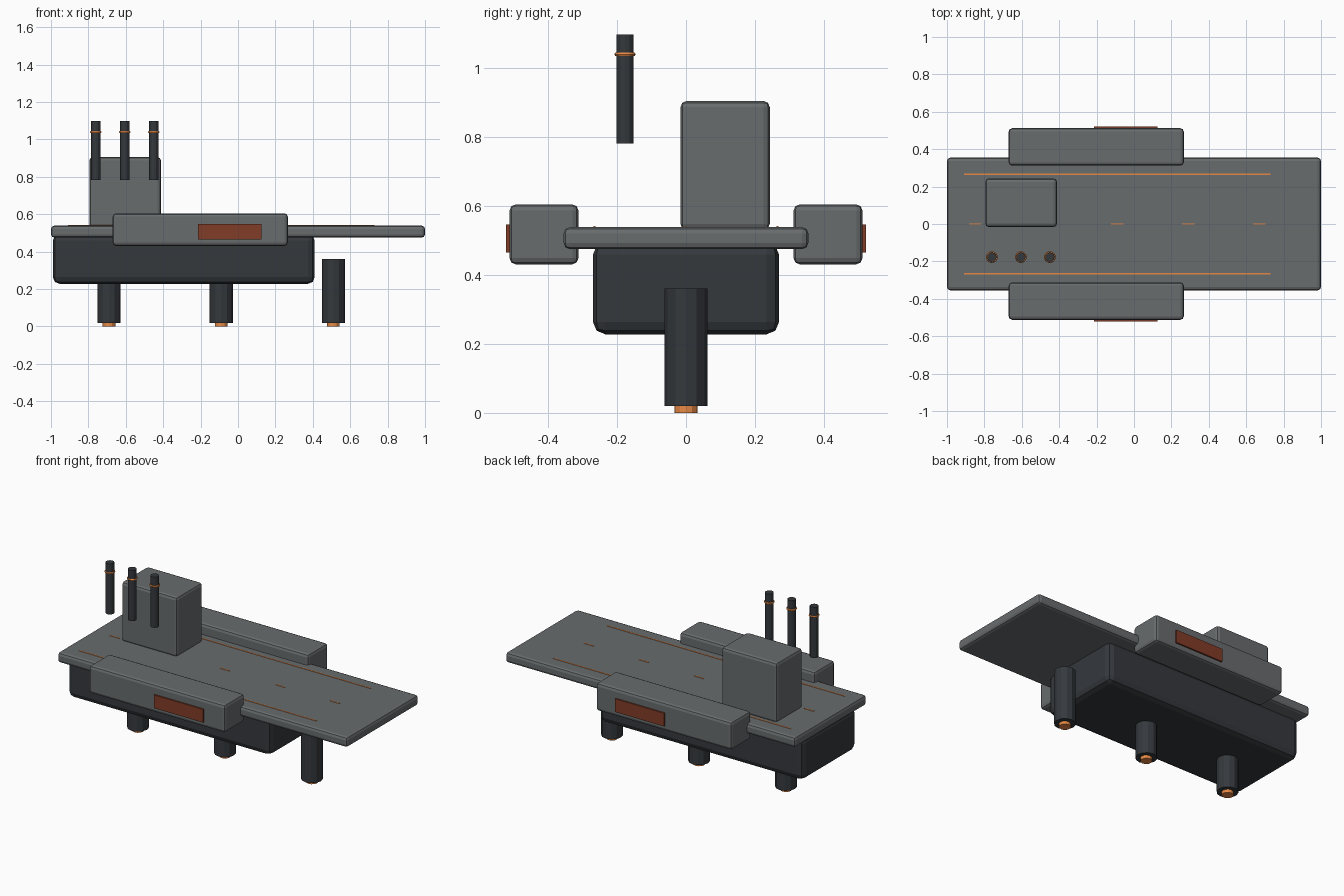
import bpy
from math import pi

if "Cube" in bpy.data.objects:
    bpy.data.objects.remove(bpy.data.objects["Cube"])


def material(name, color):
    m = bpy.data.materials.new(name)
    m.diffuse_color = (*color, 1)
    m.use_nodes = True
    m.node_tree.nodes["Principled BSDF"].inputs["Base Color"].default_value = m.diffuse_color
    return m


GREY = material("plate_grey", (0.14, 0.15, 0.155))
DARK = material("dark_hull", (0.035, 0.04, 0.046))
ORANGE = material("glow_orange", (0.8, 0.25, 0.06))
RUST = material("rust_red", (0.22, 0.045, 0.02))


def box(name, lo, hi, mat, bevel=0.0):
    bpy.ops.mesh.primitive_cube_add(size=1, location=[(a + b) / 2 for a, b in zip(lo, hi)])
    ob = bpy.context.object
    ob.name = name
    ob.scale = [b - a for a, b in zip(lo, hi)]
    bpy.ops.object.transform_apply(location=False, rotation=False, scale=True)
    ob.data.materials.append(mat)
    if bevel:
        mod = ob.modifiers.new("Bevel", "BEVEL")
        mod.width = bevel
        mod.segments = 2
    return ob


def cylinder(name, x, y, z0, z1, r, mat, sides=12):
    bpy.ops.mesh.primitive_cylinder_add(vertices=sides, radius=r, depth=z1 - z0,
                                        location=(x, y, (z0 + z1) / 2))
    ob = bpy.context.object
    ob.name = name
    ob.data.materials.append(mat)
    return ob


# Deck, hull and tower
box("deck", (-1, -0.355, 0.475), (1, 0.355, 0.539), GREY, 0.018)
box("hull", (-0.99, -0.27, 0.228), (0.41, 0.27, 0.495), DARK, 0.036)
box("tower", (-0.795, -0.016, 0.53), (-0.412, 0.243, 0.905), GREY, 0.018)

# Side pods with rust panels, and deck edge lines
for side, s in (("front", -1), ("back", 1)):
    def span(a, b):
        return sorted((s * a, s * b))
    y0, y1 = span(0.312, 0.512)
    box(side + "_pod", (-0.67, y0, 0.431), (0.266, y1, 0.605), GREY, 0.018)
    y0, y1 = span(0.50, 0.522)
    box(side + "_pod_panel", (-0.215, y0, 0.465), (0.125, y1, 0.547), RUST)
    y0, y1 = span(0.263, 0.269)
    box(side + "_edge_line", (-0.91, y0, 0.53), (0.73, y1, 0.542), ORANGE)

# Centre line dashes
for i in range(5):
    x = -0.85 + 0.38 * i
    box(f"centre_dash_{i + 1}", (x - 0.033, -0.003, 0.53), (x + 0.033, 0.003, 0.542), ORANGE)

# Support thrusters below the hull
for i, x in enumerate((-0.69, -0.09, 0.51)):
    cylinder(f"thruster_{i + 1}", x, 0, 0.02, 0.361, 0.062, DARK)
    cylinder(f"thruster_nozzle_{i + 1}", x, 0, 0, 0.04, 0.034, ORANGE)

# Funnels with glowing rings
for i, x in enumerate((-0.76, -0.605, -0.45)):
    cylinder(f"funnel_{i + 1}", x, -0.177, 0.782, 1.098, 0.025, DARK)
    bpy.ops.mesh.primitive_torus_add(major_segments=16, minor_segments=6, major_radius=0.025,
                                     minor_radius=0.006, location=(x, -0.177, 1.04))
    ring = bpy.context.object
    ring.name = f"funnel_ring_{i + 1}"
    ring.data.materials.append(ORANGE)
